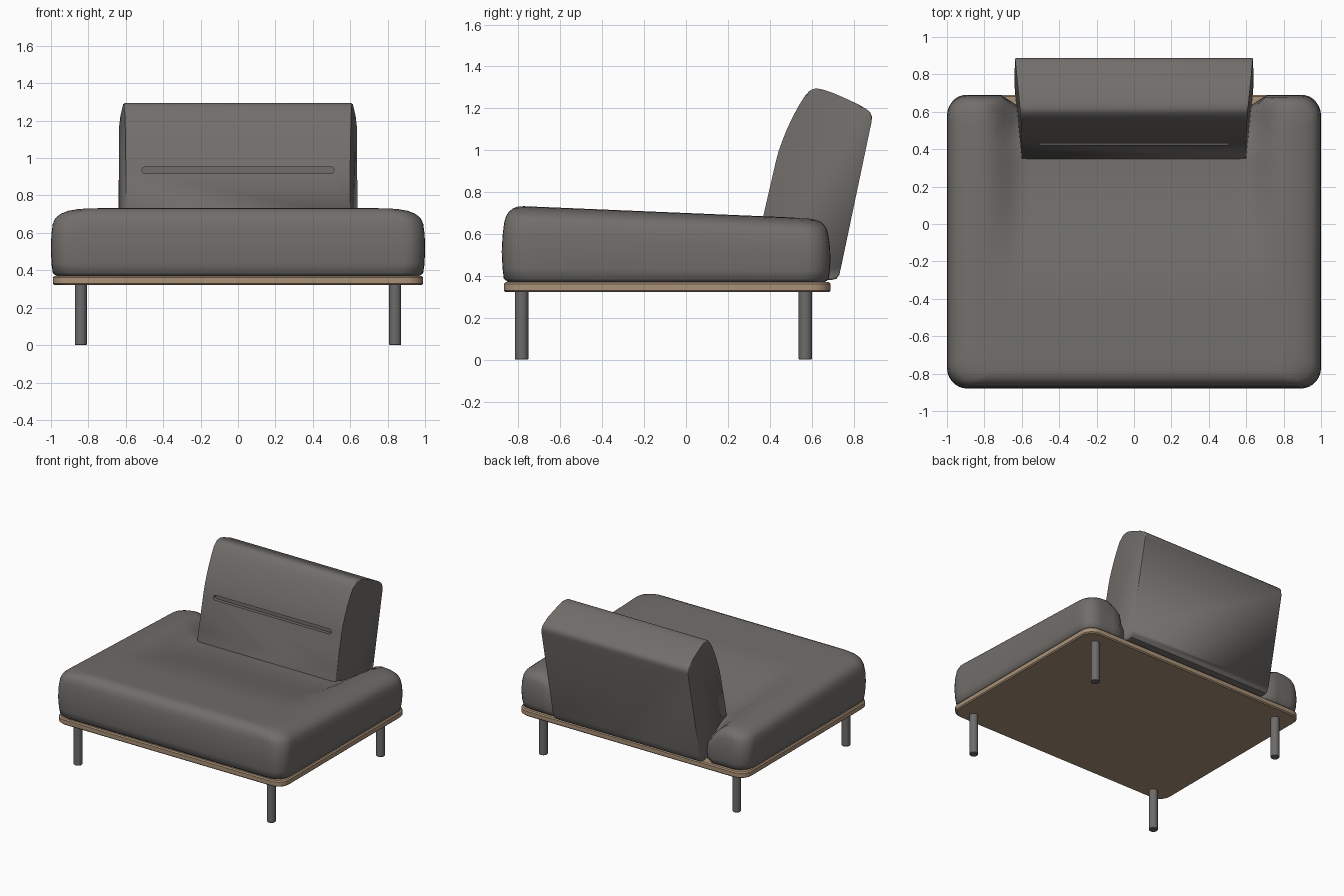
import bpy, bmesh, math

if "Cube" in bpy.data.objects:
    bpy.data.objects.remove(bpy.data.objects["Cube"])


def material(name, rgb):
    m = bpy.data.materials.new(name)
    m.diffuse_color = (*rgb, 1)
    m.use_nodes = True
    m.node_tree.nodes["Principled BSDF"].inputs["Base Color"].default_value = m.diffuse_color
    return m


FABRIC = material("grey fabric", (0.165, 0.155, 0.145))
WOOD = material("light wood", (0.40, 0.285, 0.185))
METAL = material("grey metal", (0.155, 0.15, 0.145))


def make(name, bm, mat, angle=35):
    bmesh.ops.recalc_face_normals(bm, faces=bm.faces)
    me = bpy.data.meshes.new(name)
    bm.to_mesh(me)
    bm.free()
    ob = bpy.data.objects.new(name, me)
    bpy.context.collection.objects.link(ob)
    me.materials.append(mat)
    smooth(ob, angle)
    return ob


def smooth(ob, angle):
    bpy.ops.object.select_all(action='DESELECT')
    ob.select_set(True)
    bpy.context.view_layer.objects.active = ob
    bpy.ops.object.shade_smooth_by_angle(angle=math.radians(angle))


def sstep(a, b, v):
    t = min(1, max(0, (v - a) / (b - a)))
    return t * t * (3 - 2 * t)


def ring(hx, hy, r, cy, z, arc=7, side=30):
    """Rounded rectangle outline with evenly split sides."""
    corners = []
    for k, (sx, sy) in enumerate([(1, 1), (-1, 1), (-1, -1), (1, -1)]):
        corners.append([(sx * (hx - r) + r * math.cos(math.pi / 2 * (k + i / arc)),
                         cy + sy * (hy - r) + r * math.sin(math.pi / 2 * (k + i / arc)), z)
                        for i in range(arc + 1)])
    pts = []
    for k in range(4):
        a, b = corners[k][-1], corners[(k + 1) % 4][0]
        pts += corners[k]
        pts += [tuple(p + (q - p) * i / side for p, q in zip(a, b)) for i in range(1, side)]
    return pts


def loft(rings):
    bm = bmesh.new()
    loops = [[bm.verts.new(p) for p in r] for r in rings]
    n = len(loops[0])
    for a, b in zip(loops, loops[1:]):
        for i in range(n):
            bm.faces.new((a[i], a[(i + 1) % n], b[(i + 1) % n], b[i]))
    bm.faces.new(loops[0][::-1])
    bm.faces.new(loops[-1])
    return bm


# wooden base board
make("base_board", loft([ring(0.99 - d, 0.78 - d, 0.09, -0.09, z, 7, 2) for d, z in
     [(0.008, 0.322), (0, 0.33), (0, 0.362), (0.008, 0.37)]]), WOOD)

# seat cushion: side insets (x, y, height), then shrinking rings over the top
levels = [(0.03, 0.03, 0.37), (0.01, 0.01, 0.385), (0.004, 0.004, 0.43), (0, 0, 0.5), (0.002, 0.004, 0.57),
          (0.01, 0.012, 0.625), (0.025, 0.02, 0.653), (0.05, 0.034, 0.673), (0.09, 0.053, 0.688),
          (0.14, 0.076, 0.697), (0.2, 0.105, 0.70)]
rings = [ring(1 - a, 0.785 - b, 0.11, -0.095, z) for a, b, z in levels]
for i in range(1, 18):
    s = 1 - i / 17.5
    rings.append(ring(0.8 * s, 0.68 * s, 0.11 * s, -0.095, 0.70))
bm = loft(rings)
for v in bm.verts:
    x, y, z = v.co
    k = (z - 0.37) / 0.33
    # top slopes to the back and sinks in front of the backrest
    sink = (0.09 * sstep(-0.45, 0.33, y) + 0.07 * sstep(0.35, 0.6, y)) * sstep(0.8, 0.58, abs(x))
    v.co.z = z + k * (-0.042 * y - sink)
    # rear wall is tucked in behind the backrest
    v.co.y = y - 0.08 * sstep(0.45, 0.69, y) * sstep(0.70, 0.6, abs(x))
make("seat_cushion", bm, FABRIC, 60)

# backrest: leaning side profile (y, z), wider at the rear
profile = [(0.305, 0.40), (0.37, 0.69), (0.43, 0.95), (0.442, 0.995), (0.46, 1.045), (0.482, 1.1),
           (0.51, 1.16), (0.54, 1.215), (0.565, 1.255), (0.588, 1.282), (0.605, 1.292), (0.625, 1.295),
           (0.655, 1.289), (0.70, 1.274), (0.76, 1.248), (0.82, 1.22), (0.86, 1.197), (0.88, 1.18),
           (0.888, 1.16), (0.886, 1.135), (0.74, 0.44), (0.732, 0.405), (0.718, 0.386), (0.695, 0.38)]


def half_width(y, z):
    return 0.60 + 0.035 * (y - 0.37 - 0.23 * (z - 0.69)) / 0.39


bm = loft([[(s * half_width(y, z), y, z) for y, z in profile] for s in (-1, 1)])
caps = [f for f in bm.faces if len(f.verts) > 4]
rim = {e for f in caps for e in f.edges}
bmesh.ops.bevel(bm, geom=list(rim), offset=0.01, segments=3, profile=0.5, affect='EDGES')
back = make("backrest", bm, FABRIC)

# narrow slot across the front of the backrest
slot = [(sx * 0.495 + 0.018 * math.cos(a), 0.935 + 0.018 * math.sin(a))
        for sx, a0 in ((1, -math.pi / 2), (-1, math.pi / 2))
        for a in [a0 + math.pi * i / 8 for i in range(9)]]
cutter = make("slot_cutter", loft([[(x, y, z) for x, z in slot] for y in (0.38, 0.45)]), FABRIC)
cutter.hide_render = True
mod = back.modifiers.new("slot", 'BOOLEAN')
mod.operation = 'DIFFERENCE'
mod.object = cutter
bpy.context.view_layer.objects.active = back
bpy.ops.object.modifier_apply(modifier=mod.name)
bpy.data.objects.remove(cutter)
smooth(back, 35)

# four round legs
for side, x in (("left", -0.84), ("right", 0.84)):
    for end, y in (("front", -0.785), ("back", 0.57)):
        circle = [(math.cos(a), math.sin(a)) for a in [math.tau * i / 24 for i in range(24)]]
        make(f"{end}_{side}_leg", loft([[(x + r * c, y + r * s, z) for c, s in circle] for r, z in
             [(0.029, 0), (0.032, 0.004), (0.032, 0.33)]]), METAL)
